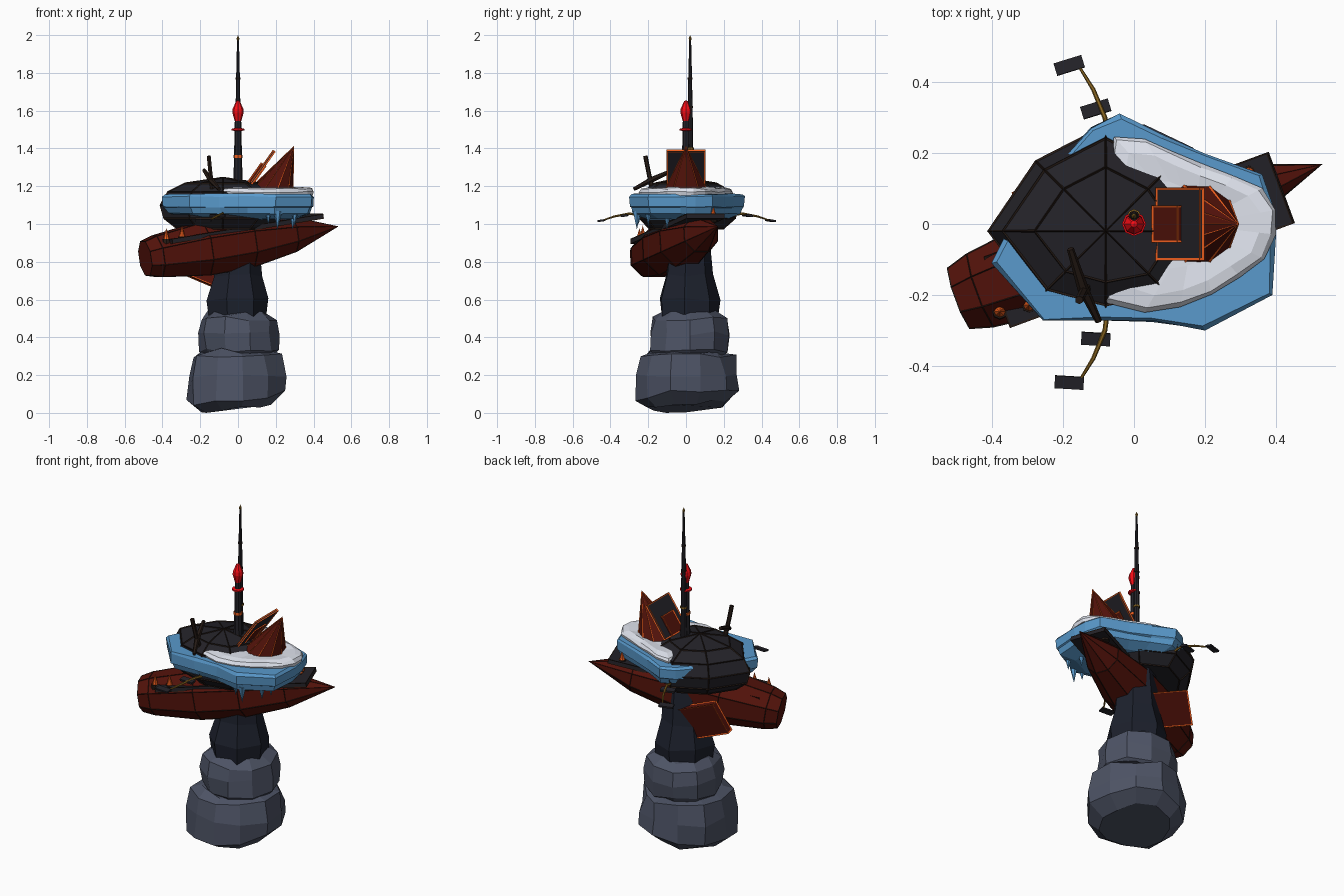
import bpy, bmesh, math, random
from mathutils import Vector, Matrix, Euler

if "Cube" in bpy.data.objects:
    bpy.data.objects.remove(bpy.data.objects["Cube"])

random.seed(4)


def mat(name, r, g, b):
    m = bpy.data.materials.new(name)
    m.diffuse_color = (r, g, b, 1)
    m.use_nodes = True
    m.node_tree.nodes["Principled BSDF"].inputs["Base Color"].default_value = m.diffuse_color
    return m


ROCK = mat("rock", .075, .087, .13)
DARK_ROCK = mat("dark_rock", .012, .015, .026)
HULL = mat("hull_red", .085, .006, .003)
IRON = mat("iron", .017, .016, .021)
SEAM = mat("seam", .018, .010, .007)
ICE = mat("ice", .10, .32, .60)
SNOW = mat("snow", .74, .77, .85)
ORANGE = mat("orange", .85, .11, .012)
BEACON = mat("beacon_red", .95, .004, .008)
GOLD = mat("gold", .25, .13, .015)


def finish(name, bm, material):
    bmesh.ops.remove_doubles(bm, verts=bm.verts, dist=1e-5)
    bmesh.ops.recalc_face_normals(bm, faces=bm.faces)
    me = bpy.data.meshes.new(name)
    bm.to_mesh(me)
    bm.free()
    me.materials.append(material)
    ob = bpy.data.objects.new(name, me)
    bpy.context.collection.objects.link(ob)
    return ob


def skin(name, rings, material):
    """Join equal-length rings of points into a closed solid."""
    bm = bmesh.new()
    vs = [[bm.verts.new(p) for p in ring] for ring in rings]
    n = len(vs[0])
    for a, b in zip(vs, vs[1:]):
        for i in range(n):
            j = (i + 1) % n
            bm.faces.new((a[i], a[j], b[j], b[i]))
    bm.faces.new(vs[0][::-1])
    bm.faces.new(vs[-1])
    return finish(name, bm, material)


def loft(name, pts, radii, sides, material, axis=None, jitter=0, turn=0):
    pts = [Vector(p) for p in pts]
    q = (Vector(axis) if axis else pts[-1] - pts[0]).to_track_quat('Z', 'Y')
    rings = []
    for p, r in zip(pts, radii):
        ring = []
        for i in range(sides):
            a = turn + math.tau * i / sides
            k = r * (1 + random.uniform(-jitter, jitter))
            dz = random.uniform(-jitter, jitter) * .2
            ring.append(p + q @ Vector((k * math.cos(a), k * math.sin(a), dz)))
        rings.append(ring)
    return skin(name, rings, material)


def lathe(name, x, y, prof, sides, material, jitter=0, turn=0):
    return loft(name, [(x, y, z) for z, r in prof], [r for z, r in prof],
                sides, material, (0, 0, 1), jitter, turn)


def slab(name, outline, layers, material, jitter=0):
    """Stack scaled copies of an outline: layers are (z, scale)."""
    c = sum((Vector(p) for p in outline), Vector((0, 0))) / len(outline)
    rings = []
    for z, s in layers:
        ring = []
        for p in outline:
            q = c + (Vector(p) - c) * (s + random.uniform(-jitter, jitter))
            ring.append((q.x, q.y, z + random.uniform(-jitter, jitter) * .3))
        rings.append(ring)
    return skin(name, rings, material)


def box(name, centre, size, rot, material):
    bm = bmesh.new()
    m = Matrix.Translation(centre) @ rot.to_4x4() @ Matrix.Diagonal((*size, 1))
    bmesh.ops.create_cube(bm, size=1, matrix=m)
    return finish(name, bm, material)


def trim(ob, name, material, t):
    """Thin bars along every edge of a part."""
    d = ob.copy()
    d.data = ob.data.copy()
    d.name = name
    d.data.materials[0] = material
    bpy.context.collection.objects.link(d)
    w = d.modifiers.new("bars", 'WIREFRAME')
    w.thickness = t
    w.offset = 0
    w.use_even_offset = False


# Rock column, with the underside dipping towards the front left
base = lathe("rock_base", -.01, 0, [(.04, .19), (.09, .255), (.2, .26), (.3, .24), (.33, .19)], 11, ROCK, .07)
for v in base.data.vertices:
    v.co.y *= 1.06
    if v.co.z < .15:
        v.co.z += .1 * v.co.x + .06 * v.co.y
lowest = min(v.co.z for v in base.data.vertices)
for v in base.data.vertices:
    if v.co.z < .15:
        v.co.z -= lowest * (1 - v.co.z / .15)
lathe("rock_middle", -.003, .02, [(.29, .18), (.33, .21), (.42, .212), (.5, .2), (.535, .15)], 10, ROCK, .06)
lathe("rock_neck", 0, .015, [(.495, .155), (.6, .168), (.73, .13), (1.0, .105)], 7, DARK_ROCK, .05, .3)

# Wrecked hull, lying slanted
tail, tip = Vector((-.49, -.208, .818)), Vector((.53, .168, .987))
stations = [0, .06, .3, .53, .76, 1]
hull = loft("hull", [tail.lerp(tip, t) for t in stations],
            [.098, .118, .152, .146, .1, 0], 8, HULL, turn=math.pi / 8)
trim(hull, "hull_seams", SEAM, .005)

# Deck plank with spikes along the top of the hull
u = (tip - tail).normalized()
w = Vector((-u.y, u.x, 0)).normalized()
frame = Matrix((u, w, u.cross(w))).transposed()
deck_mid = Vector((.015, -.045, .975))
deck = box("deck", deck_mid, (.86, .21, .022), frame, IRON)
trim(deck, "deck_edges", SEAM, .008)
for i, (a, b) in enumerate([(-.445, -.053), (-.36, -.065), (.36, .035), (.36, .07)]):
    p = deck_mid + u * a + w * b
    loft(f"deck_spike_{i}", [p, p + Vector((0, 0, .072))], [.02, 0], 8, ORANGE)
    loft(f"spike_collar_{i}", [p - Vector((0, 0, .02)), p + Vector((0, 0, .014))], [.024, .021], 8, SEAM)

# Fin below the hull
fin = box("hull_fin", (-.175, .085, .79), (.28, .035, .19),
          Euler((-.25, .4, -.05)).to_matrix(), HULL)
trim(fin, "fin_edges", ORANGE, .01)

# Iron dome with seams, an uneven octagon
dome = lathe("dome", -.08, -.02, [(.975, .24), (1.03, .31), (1.1, .33), (1.17, .29), (1.215, .2), (1.245, 0)],
             8, IRON)
stretch = [1, .84, .9, .84, 1, .8, .72, .85]
for v in dome.data.vertices:
    d = v.co.xy - Vector((-.08, -.02))
    if d.length > .01:
        k = stretch[round(math.atan2(d.y, d.x) / (math.tau / 8)) % 8]
        v.co.xy = Vector((-.08, -.02)) + d * k
trim(dome, "dome_ribs", SEAM, .01)

# Ice shelf, snow and icicles
shelf = [(-.04, .31), (.08, .25), (.2, .2), (.36, .14), (.39, .05), (.4, -.03), (.39, -.2), (.2, -.3),
         (.05, -.275), (-.1, -.27), (-.26, -.275), (-.4, -.11), (-.32, .05), (-.12, .27)]
slab("ice_shelf", shelf, [(1.025, .7), (1.055, .93), (1.085, .97), (1.09, 1), (1.145, 1), (1.16, .97)],
     ICE, .012)
drift = [(-.06, .25), (.03, .24), (.1, .21), (.19, .17), (.28, .135), (.36, .10), (.4, .04), (.4, -.03),
         (.37, -.1), (.3, -.15), (.22, -.2), (.13, -.235), (.03, -.25), (-.08, -.22), (-.1, 0)]
slab("snow_drift", drift, [(1.15, .97), (1.17, 1), (1.187, .95), (1.194, .8), (1.19, .5)], SNOW, .015)
for i, (x, y, r, h) in enumerate([(.16, -.25, .02, .06), (.21, -.26, .024, .09), (.3, -.2, .02, .07),
                                  (.29, -.1, .024, .09), (.33, .03, .018, .05)]):
    loft(f"icicle_{i}", [(x, y, 1.07), (x, y, 1.06 - h)], [r, 0], 6, ICE)

# Leaning nose cone with panel and hatch
nose = loft("nose_cone", [(.165, 0, 1.165), (.295, 0, 1.41)], [.125, 0], 10, HULL, (0, 0, 1))
trim(nose, "nose_seams", ORANGE, .01)
lean = Euler((0, -.956, 0)).to_matrix()
panel = box("nose_panel", (.13, 0, 1.3), (.21, .2, .012), lean, IRON)
trim(panel, "panel_edges", ORANGE, .01)
hatch = box("nose_hatch", (.1, 0, 1.265), (.12, .1, .03), lean, HULL)
trim(hatch, "hatch_edges", ORANGE, .01)

# Beacon mast
lathe("beacon_mast", 0, 0, [(1.2, .025), (1.36, .021), (1.55, .017)], 8, IRON)
lathe("mast_band", 0, 0, [(1.35, .025), (1.365, .025)], 8, ORANGE)
lathe("beacon_ring", 0, 0, [(1.493, .02), (1.496, .034), (1.504, .034), (1.507, .02)], 8, BEACON)
lathe("beacon_lamp", 0, 0, [(1.54, .016), (1.59, .03), (1.61, .028), (1.65, .010), (1.655, 0)],
      8, BEACON)

# Tall antenna
lathe("antenna", 0, .022, [(1.2, .018), (1.55, .014), (1.77, .010), (1.98, .005)], 8, IRON)
for i, (z, r) in enumerate([(1.4, .02), (1.62, .016), (1.77, .013)]):
    lathe(f"antenna_ring_{i}", 0, .022, [(z - .005, r), (z + .005, r)], 8, GOLD if i == 0 else SEAM)
lathe("antenna_tip", 0, .022, [(1.97, .005), (1.982, .008), (2.0, 0)], 8, GOLD)

# Side arms with pads, mirrored
for s, side in ((1, "back"), (-1, "front")):
    path = [(-.07, s * .2, 1.04), (-.082, s * .3, 1.055), (-.115, s * .38, 1.04), (-.155, s * .445, 1.018)]
    loft(f"{side}_arm", path, [.008, .007, .006, .004], 6, GOLD)
    rot = Euler((s * -.15, 0, .3 if s > 0 else -.06)).to_matrix()
    box(f"{side}_outer_pad", (-.183, s * .448, 1.018), (.082, .036, .01), rot, IRON)
    box(f"{side}_inner_pad", (-.108, s * .325, 1.045), (.082, .036, .012), rot, IRON)

# Cross-shaped lever stuck in the dome
loft("lever_post", [(-.13, -.17, 1.15), (-.145, -.195, 1.26), (-.155, -.215, 1.36)],
     [.016, .012, .012], 6, SEAM)
loft("lever_bar", [(-.1, -.275, 1.185), (-.145, -.18, 1.235), (-.18, -.07, 1.285)], [.01, .016, .01], 6, SEAM)
